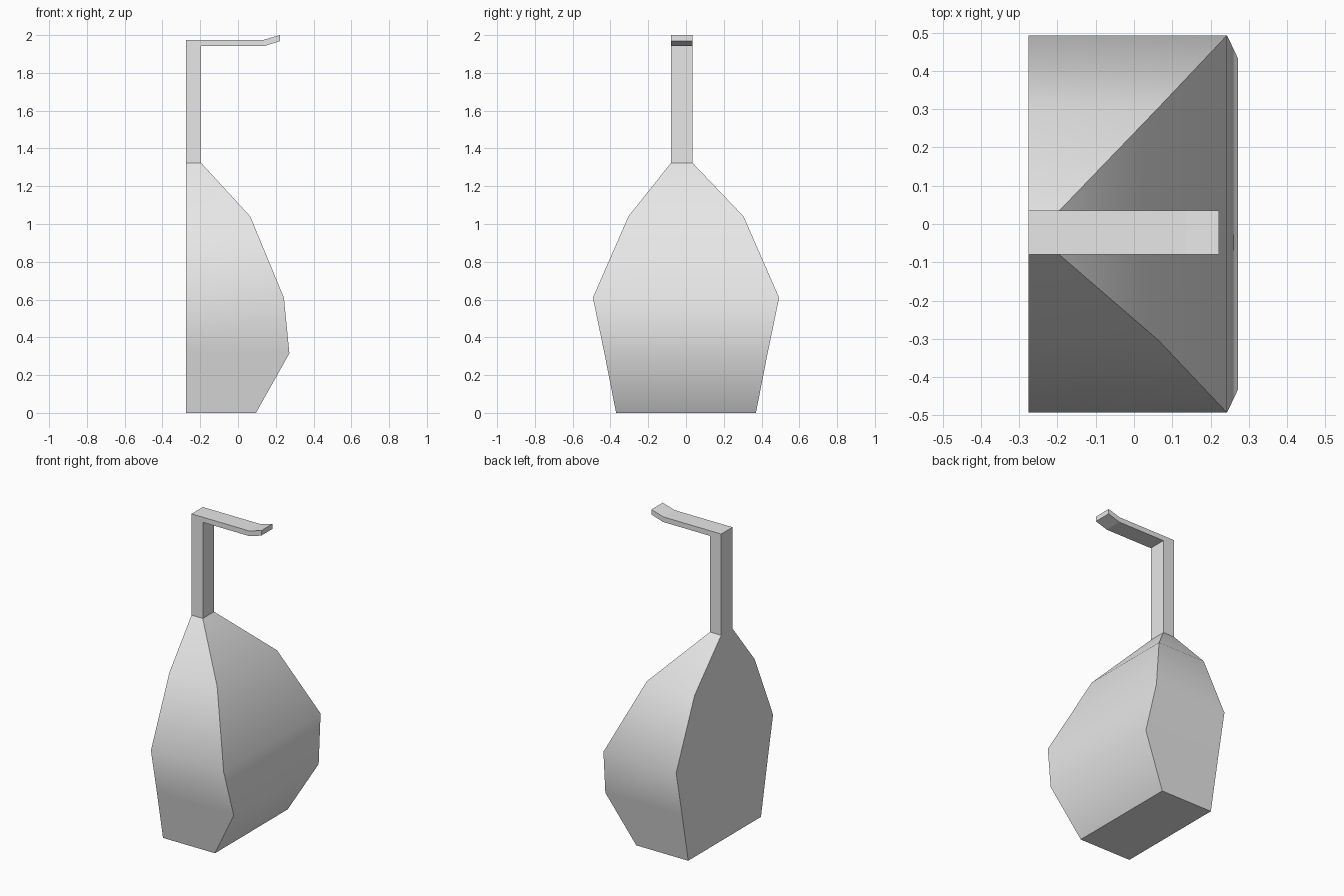
import bpy
import bmesh
from math import radians

cube = bpy.data.objects.get("Cube")
if cube:
    bpy.data.objects.remove(cube, do_unlink=True)

# One plain grey for the whole model
grey = bpy.data.materials.new("plain grey")
grey.use_nodes = True
grey.diffuse_color = (0.8, 0.8, 0.8, 1)
grey.node_tree.nodes["Principled BSDF"].inputs["Base Color"].default_value = (0.8, 0.8, 0.8, 1)

BACK = -0.275                 # flat side shared by body and post
FRONT_Y, REAR_Y = -0.08, 0.035  # width of post and arm


def finish(name, bm):
    bmesh.ops.recalc_face_normals(bm, faces=bm.faces)
    mesh = bpy.data.meshes.new(name)
    bm.to_mesh(mesh)
    bm.free()
    mesh.materials.append(grey)
    obj = bpy.data.objects.new(name, mesh)
    bpy.context.collection.objects.link(obj)
    return obj


# Body: stacked rectangular sections (height, outer x, front y, rear y)
sections = [
    (0.0, 0.095, -0.37, 0.37),
    (0.315, 0.272, -0.432, 0.432),
    (0.61, 0.243, -0.493, 0.493),
    (1.04, 0.065, -0.305, 0.305),
    (1.323, -0.195, FRONT_Y, REAR_Y),
]
bm = bmesh.new()
rings = [[bm.verts.new((x, y, z)) for x, y in
          ((BACK, y0), (x1, y0), (x1, y1), (BACK, y1))]
         for z, x1, y0, y1 in sections]
bm.faces.new(rings[0])
for low, high in zip(rings, rings[1:]):
    for i in range(4):
        j = (i + 1) % 4
        bm.faces.new((low[i], low[j], high[j], high[i]))
body = finish("body", bm)

# Post and arm: one profile extruded across y, meeting the body top
profile = [
    (BACK, 1.323), (-0.195, 1.323), (-0.195, 1.942), (0.14, 1.942),
    (0.222, 1.968), (0.222, 2.0), (0.135, 1.975), (BACK, 1.975),
]
bm = bmesh.new()
outline = bm.faces.new([bm.verts.new((x, FRONT_Y, z)) for x, z in profile])
extruded = bmesh.ops.extrude_face_region(bm, geom=[outline], use_keep_orig=True)
moved = [v for v in extruded["geom"] if isinstance(v, bmesh.types.BMVert)]
bmesh.ops.translate(bm, verts=moved, vec=(0, REAR_Y - FRONT_Y, 0))
finish("post_and_arm", bm)

# Smooth bands on the body, keeping its corner edges sharp
bpy.ops.object.select_all(action="DESELECT")
body.select_set(True)
bpy.context.view_layer.objects.active = body
bpy.ops.object.shade_smooth_by_angle(angle=radians(37))
